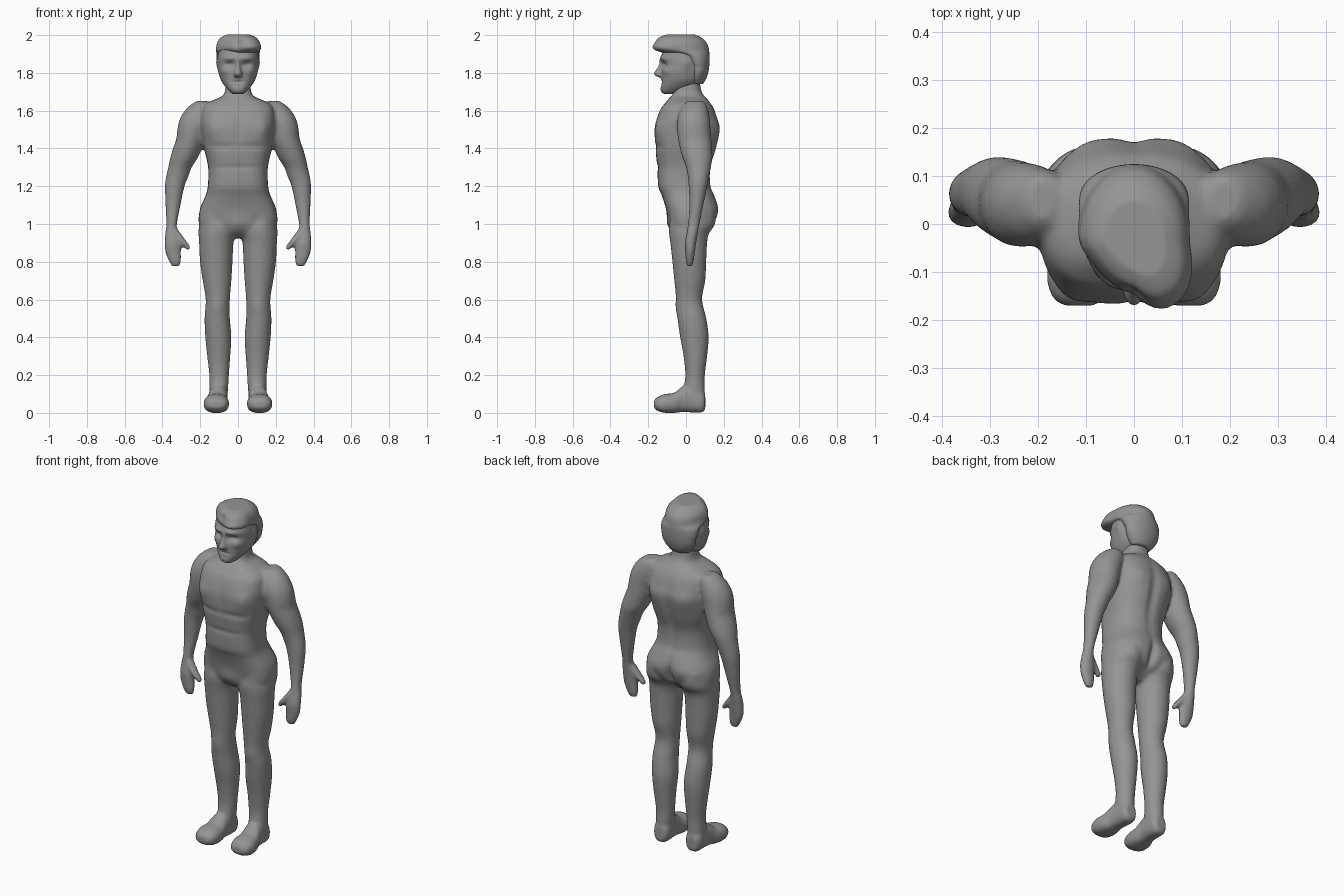
import bpy, bmesh, math
from mathutils import Vector

skin = bpy.data.materials.new("matte_grey")
skin.diffuse_color = (0.3, 0.3, 0.3, 1)
SEG = 32


def spline(rings, steps=4):
    """Smoothly interpolated rings."""
    out = []
    for i in range(len(rings) - 1):
        a, b, c, d = (rings[min(max(i + k, 0), len(rings) - 1)] for k in (-1, 0, 1, 2))
        for s in range(steps):
            t = s / steps
            out.append([q + .5 * t * (r - p + t * (2 * p - 5 * q + 4 * r - w + t * (3 * (q - r) + w - p)))
                        for p, q, r, w in zip(a, b, c, d)])
    return out + [list(rings[-1])]


def loft(bm, rings, axis="z", low=2.0, high=2.0, side=1):
    """Rings are (along, centre x, half width, low edge, high edge)."""
    loops = []
    for t, cx, r, v0, v1 in spline(rings):
        loop = []
        for k in range(SEG):
            a = 2 * math.pi * k / SEG
            c, s = math.cos(a), math.sin(a)
            n = 2 / (low if s < 0 else high)
            x = side * (cx + r * math.copysign(abs(c) ** n, c))
            v = (v0 + v1) / 2 + (v1 - v0) / 2 * math.copysign(abs(s) ** n, s)
            loop.append(bm.verts.new((x, v, t) if axis == "z" else (x, t, v)))
        loops.append(loop)
    for p, q in zip(loops, loops[1:]):
        for k in range(SEG):
            j = (k + 1) % SEG
            bm.faces.new((p[k], p[j], q[j], q[k]))
    bm.faces.new(loops[0])
    bm.faces.new(loops[-1])


def finish(name, bm, voxel, dents=(), smooth=3):
    """Fuse the lofts, press in or pull out details, then relax."""
    bmesh.ops.recalc_face_normals(bm, faces=bm.faces)
    me = bpy.data.meshes.new(name)
    bm.to_mesh(me)
    bm.free()
    ob = bpy.data.objects.new(name, me)
    bpy.context.collection.objects.link(ob)
    bpy.context.view_layer.objects.active = ob
    mod = ob.modifiers.new("fuse", "REMESH")
    mod.mode, mod.voxel_size = "VOXEL", voxel
    bpy.ops.object.modifier_apply(modifier="fuse")
    me = ob.data
    for centre, size, push in dents:
        for sx in ((1, -1) if centre[0] else (1,)):
            for v in me.vertices:
                d2 = sum(((p - c) / s) ** 2 for p, c, s in
                         zip(v.co, (centre[0] * sx, centre[1], centre[2]), size))
                if d2 < 9:
                    v.co += Vector((push[0] * sx, push[1], push[2])) * math.exp(-d2)
    mod = ob.modifiers.new("relax", "SMOOTH")
    mod.factor, mod.iterations = .5, smooth
    bpy.ops.object.modifier_apply(modifier="relax")
    ob.data.materials.clear()
    ob.data.materials.append(skin)
    ob.data.shade_smooth()
    return ob


# Body: torso and neck
bm = bmesh.new()
loft(bm, [(1.78, 0, .06, -.045, .07), (1.71, 0, .068, -.06, .08), (1.68, 0, .08, -.075, .095),
          (1.66, 0, .12, -.095, .115), (1.64, 0, .165, -.11, .13), (1.61, 0, .19, -.135, .15),
          (1.55, 0, .198, -.158, .17), (1.5, 0, .195, -.168, .18), (1.4, 0, .18, -.163, .162),
          (1.3, 0, .158, -.152, .132), (1.2, 0, .16, -.147, .132), (1.15, 0, .172, -.128, .152),
          (1.08, 0, .202, -.106, .17), (1.0, 0, .207, -.092, .145), (.955, 0, .17, -.07, .09),
          (.925, 0, .05, -.03, .05)], low=2.9, high=2.3)
for s in (1, -1):
    # Legs
    loft(bm, [(1.08, .11, .09, -.09, .15), (1.0, .107, .1, -.092, .152), (.95, .11, .099, -.09, .122),
              (.9, .115, .091, -.083, .112), (.8, .115, .086, -.072, .107), (.7, .111, .076, -.062, .102),
              (.6, .107, .064, -.052, .085), (.5, .11, .067, -.045, .108), (.4, .104, .069, -.031, .12),
              (.3, .102, .061, -.013, .112), (.2, .1, .052, -.004, .1), (.12, .102, .049, -.013, .1),
              (.03, .105, .045, -.01, .095)], side=s)
    # Feet
    loft(bm, [(-.17, .115, .035, .025, .065), (-.15, .115, .057, .01, .085), (-.11, .115, .067, 0, .1),
              (-.06, .112, .062, 0, .107), (-.02, .108, .052, .004, .14), (.04, .104, .049, .002, .15),
              (.08, .104, .046, .002, .13), (.102, .104, .032, .015, .1)],
         axis="y", low=2.6, high=2.2, side=s)
    # Arms and hands
    loft(bm, [(1.65, .19, .03, .01, .09), (1.635, .19, .055, -.01, .105), (1.6, .205, .077, -.032, .118),
              (1.55, .225, .085, -.046, .127), (1.5, .24, .081, -.047, .13), (1.45, .25, .077, -.042, .134),
              (1.4, .267, .077, -.032, .138), (1.35, .286, .073, -.018, .14), (1.3, .307, .062, 0, .132),
              (1.25, .322, .059, .01, .122), (1.2, .335, .052, .014, .113), (1.1, .344, .04, .018, .092),
              (1.0, .351, .028, .01, .072), (.95, .352, .034, .003, .062), (.9, .347, .042, -.007, .054),
              (.85, .343, .042, -.004, .047), (.8, .333, .032, 0, .04), (.775, .331, .018, .008, .032)], side=s)
    # Thumbs
    loft(bm, [(.97, .34, .022, .005, .055), (.92, .305, .024, -.002, .046), (.885, .275, .02, 0, .038),
              (.862, .26, .011, .006, .03)], side=s)
finish("body", bm, .01, [
    ((0, -.165, 1.5), (.02, .05, .08), (0, .008, 0)),         # breastbone
    ((.1, -.165, 1.41), (.09, .05, .015), (0, .008, 0)),      # chest fold
    ((.14, -.15, 1.5), (.04, .05, .05), (0, -.012, 0)),       # chest corner
    ((0, -.15, 1.3), (.13, .05, .012), (0, .006, 0)),         # waist fold
    ((0, .17, 1.38), (.025, .06, .2), (0, -.014, 0)),         # spine
    ((.1, .16, 1.5), (.05, .05, .06), (0, .008, 0)),          # shoulder blade
    ((0, .17, 1.03), (.018, .08, .07), (0, -.03, 0)),         # seat cleft
    ((.1, .15, 1.06), (.06, .06, .05), (0, .008, 0)),         # seat
    ((.11, -.05, .56), (.035, .04, .04), (0, -.006, 0)),      # knee
    ((0, -.09, 1.0), (.035, .04, .04), (0, -.008, 0)),        # groin
    ((.11, -.1, 1.02), (.03, .04, .03), (0, .006, 0)),        # hip crease
])

# Head: skull, jaw and nose
bm = bmesh.new()
loft(bm, [(1.688, 0, .025, -.115, -.06), (1.7, 0, .042, -.132, -.02), (1.725, 0, .066, -.136, .045),
          (1.76, 0, .09, -.132, .095), (1.8, 0, .103, -.132, .11), (1.84, 0, .107, -.13, .118),
          (1.88, 0, .108, -.132, .12), (1.95, 0, .098, -.11, .11), (1.98, 0, .065, -.08, .08)], low=2.3)
loft(bm, [(1.87, 0, .014, -.138, -.09), (1.83, 0, .015, -.15, -.09), (1.8, 0, .022, -.17, -.09),
          (1.785, 0, .024, -.162, -.09), (1.775, 0, .016, -.14, -.09)])
finish("head", bm, .006, [
    ((.045, -.12, 1.845), (.026, .05, .015), (0, .017, 0)),   # eye socket
    ((.045, -.12, 1.878), (.04, .05, .012), (0, -.01, 0)),    # brow
    ((.068, -.1, 1.81), (.025, .04, .02), (.003, -.006, 0)),  # cheek
    ((0, -.135, 1.752), (.03, .04, .006), (0, .01, 0)),       # mouth
    ((0, -.135, 1.733), (.025, .04, .009), (0, .005, 0)),     # chin fold
    ((.106, .0, 1.85), (.02, .02, .03), (.008, 0, 0)),        # ear
], 2)

# Hair: cap sweeping forward into a peak on one side
bm = bmesh.new()
loft(bm, [(1.74, 0, .06, .02, .09), (1.77, 0, .085, .01, .108), (1.81, 0, .104, .01, .12),
          (1.86, 0, .113, -.01, .125), (1.895, 0, .116, -.05, .125), (1.915, 0, .117, -.15, .123),
          (1.935, 0, .116, -.178, .12), (1.96, 0, .111, -.165, .109), (1.985, 0, .095, -.148, .085),
          (2.002, 0, .065, -.11, .05)], low=1.75)
for v in bm.verts:
    if v.co.y < -.04:
        v.co.x += (-.04 - v.co.y) * .42
finish("hair", bm, .007, [
    ((-.0001, -.13, 1.95), (.02, .05, .03), (0, .008, 0)),    # parting
    ((0, -.15, 1.905), (.03, .04, .02), (0, 0, -.006)),       # fringe
    ((.113, .03, 1.83), (.03, .05, .012), (-.006, 0, 0)),     # side wave
], 2)
